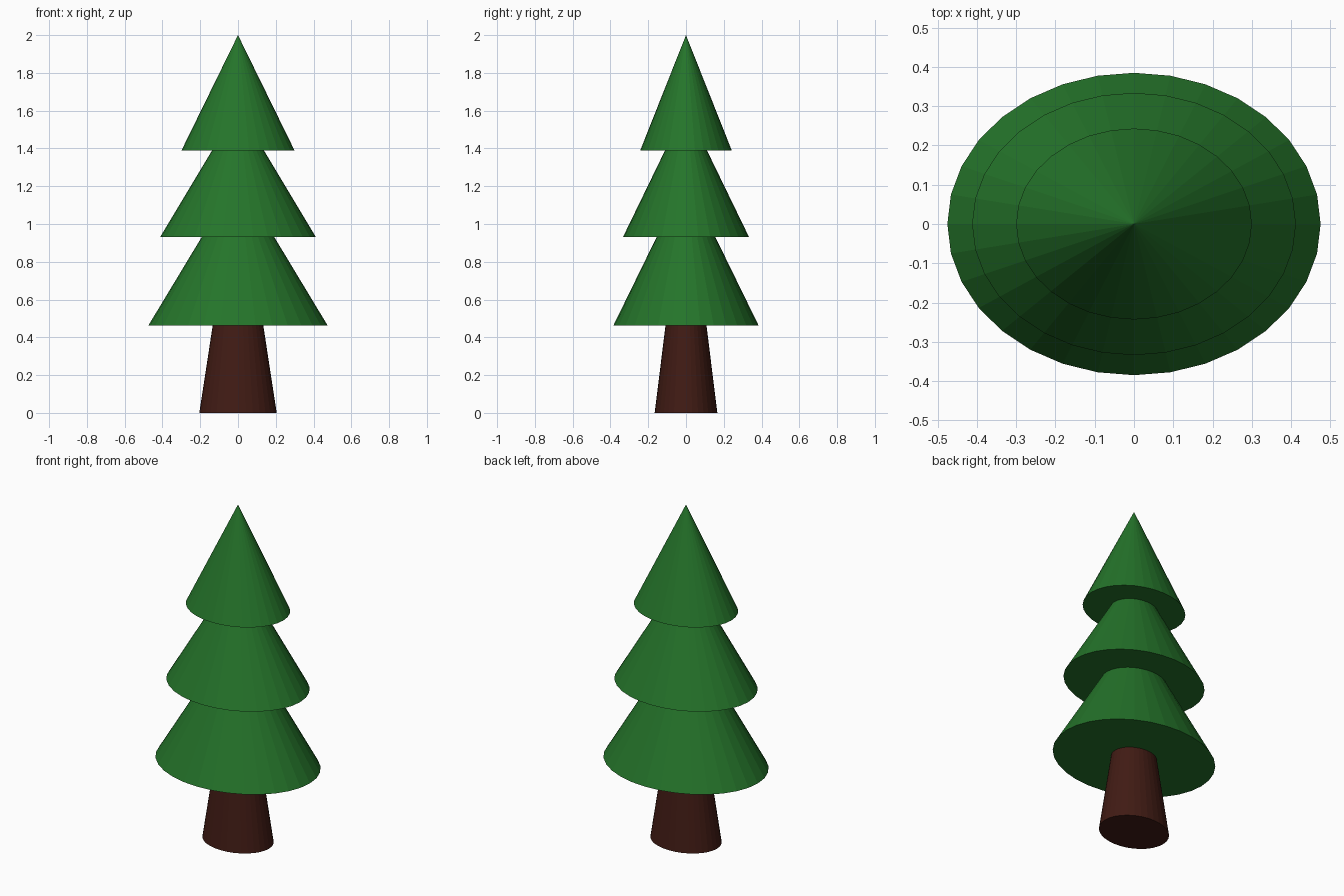
import bpy

if "Cube" in bpy.data.objects:
    bpy.data.objects.remove(bpy.data.objects["Cube"])

SIDES = 32
DEPTH_RATIO = 0.81  # the tree is slightly flattened front to back


def material(name, color):
    mat = bpy.data.materials.new(name)
    mat.diffuse_color = (*color, 1.0)
    mat.use_nodes = True
    mat.node_tree.nodes["Principled BSDF"].inputs["Base Color"].default_value = mat.diffuse_color
    return mat


def tapered_part(name, z0, z1, r0, r1, mat):
    """Closed, flat-shaded elliptical cone between two heights."""
    bpy.ops.mesh.primitive_cone_add(
        vertices=SIDES, radius1=r0, radius2=r1, depth=z1 - z0,
        location=(0, 0, (z0 + z1) / 2))
    obj = bpy.context.object
    obj.name = name
    obj.scale.y = DEPTH_RATIO
    bpy.ops.object.transform_apply(location=False, rotation=False, scale=True)
    obj.data.materials.append(mat)


bark = material("bark", (0.052, 0.011, 0.007))
needles = material("needles", (0.018, 0.175, 0.023))

# Trunk
tapered_part("trunk", 0.0, 0.462, 0.205, 0.134, bark)

# Foliage tiers, from the bottom up
tiers = [
    ("lower_foliage", 0.462, 0.931, 0.475, 0.192),
    ("middle_foliage", 0.931, 1.388, 0.412, 0.138),
    ("top_foliage", 1.388, 2.0, 0.300, 0.0),
]
for name, z0, z1, r0, r1 in tiers:
    tapered_part(name, z0, z1, r0, r1, needles)
